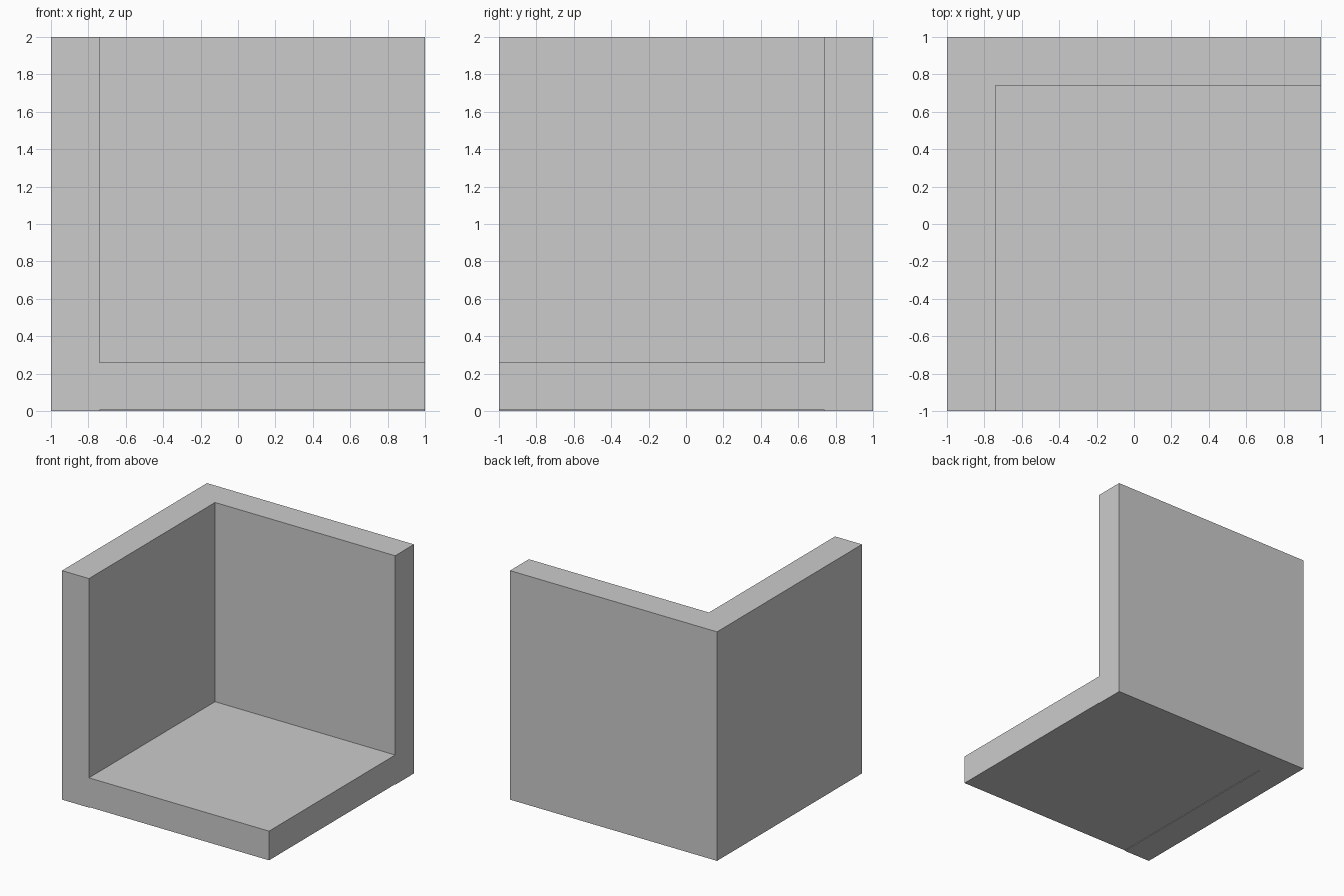
import bpy

if "Cube" in bpy.data.objects:
    bpy.data.objects.remove(bpy.data.objects["Cube"])


def box(name, lo, hi):
    """Axis-aligned box between two corners."""
    bpy.ops.mesh.primitive_cube_add(size=1)
    ob = bpy.context.object
    ob.name = name
    ob.location = [(a + b) / 2 for a, b in zip(lo, hi)]
    ob.scale = [b - a for a, b in zip(lo, hi)]
    bpy.ops.object.transform_apply(location=True, rotation=True, scale=True)
    return ob


def cut(target, cutter):
    """Subtract a cutter from the target, then discard the cutter."""
    cutter.hide_render = True
    mod = target.modifiers.new("cut", 'BOOLEAN')
    mod.operation = 'DIFFERENCE'
    mod.solver = 'EXACT'
    mod.object = cutter
    bpy.context.view_layer.objects.active = target
    bpy.ops.object.modifier_apply(modifier=mod.name)
    bpy.data.objects.remove(cutter, do_unlink=True)


WALL = 0.26      # thickness of walls and floor
INNER = 1 - WALL
GAP = 0.005      # floor underside sits slightly above the wall feet

# Floor with a left and a back wall, carved from one block
corner = box("room_corner", (-1, -1, 0), (1, 1, 2))

# Open room space, towards front, right and top
cut(corner, box("room_cutter", (-INNER, -1.5, WALL), (1.5, INNER, 2.5)))

# Shallow recess under the floor
cut(corner, box("underside_cutter", (-INNER, -1.5, -0.5), (1.5, INNER, GAP)))
